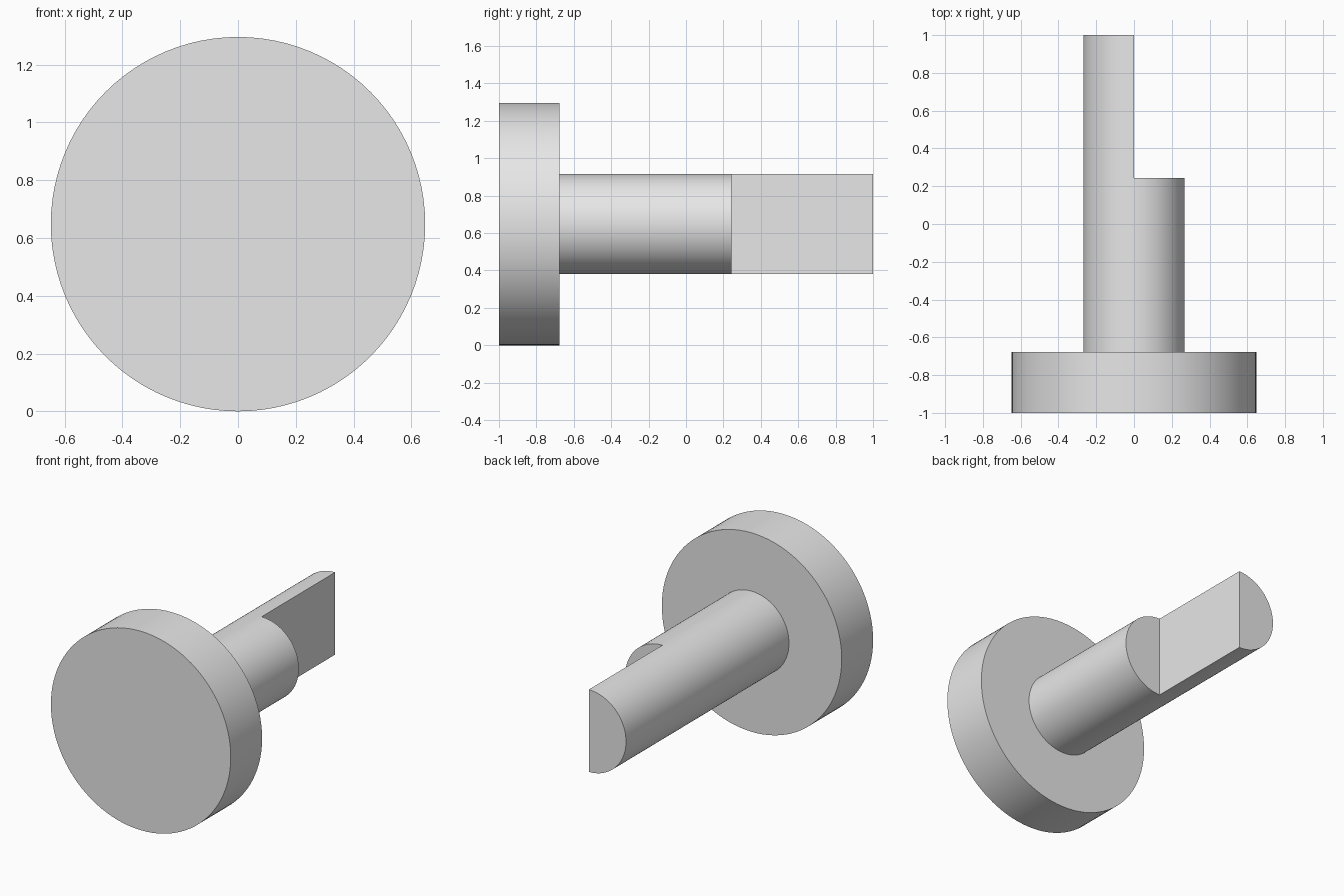
import bpy, bmesh
from math import radians, tau

HEAD_R, SHAFT_R = 0.648, 0.268
FRONT, HEAD_BACK, NOTCH, BACK = -1.0, -0.677, 0.243, 1.0
SEGMENTS = 96

cube = bpy.data.objects.get("Cube")
if cube:
    bpy.data.objects.remove(cube, do_unlink=True)

grey = bpy.data.materials.new("plain grey")
grey.use_nodes = True
colour = (0.8, 0.8, 0.8, 1)
grey.diffuse_color = colour
grey.node_tree.nodes["Principled BSDF"].inputs["Base Color"].default_value = colour


def add_object(name, bm):
    bmesh.ops.recalc_face_normals(bm, faces=bm.faces)
    mesh = bpy.data.meshes.new(name)
    bm.to_mesh(mesh)
    bm.free()
    mesh.materials.append(grey)
    obj = bpy.data.objects.new(name, mesh)
    bpy.context.collection.objects.link(obj)
    return obj


# Round head and shaft, turned as one profile about the y axis
bm = bmesh.new()
profile = [(HEAD_R, FRONT), (HEAD_R, HEAD_BACK), (SHAFT_R, HEAD_BACK), (SHAFT_R, BACK)]
verts = [bm.verts.new((0, y, r)) for r, y in profile]
edges = [bm.edges.new(pair) for pair in zip(verts, verts[1:])]
bmesh.ops.spin(bm, geom=verts + edges, cent=(0, 0, 0), axis=(0, 1, 0),
               angle=tau, steps=SEGMENTS)
bmesh.ops.remove_doubles(bm, verts=bm.verts, dist=0.0001)
bmesh.ops.holes_fill(bm, edges=[e for e in bm.edges if e.is_boundary], sides=0)
pin = add_object("headed_pin", bm)
pin.location.z = HEAD_R

# Block that removes the left half of the shaft's end
bm = bmesh.new()
bmesh.ops.create_cube(bm, size=1)
bmesh.ops.translate(bm, verts=bm.verts, vec=(0.5, 0.5, 0))
cutter = add_object("flat_cutter", bm)
cutter.location = (0, NOTCH, HEAD_R)
cutter.hide_render = True

# Cut the flat, then smooth the round sides only
cut = pin.modifiers.new("flat", "BOOLEAN")
cut.operation = "DIFFERENCE"
cut.solver = "EXACT"
cut.object = cutter
bpy.ops.object.select_all(action="DESELECT")
pin.select_set(True)
bpy.context.view_layer.objects.active = pin
bpy.ops.object.modifier_apply(modifier=cut.name)
bpy.data.objects.remove(cutter, do_unlink=True)
bpy.ops.object.shade_smooth_by_angle(angle=radians(30))
